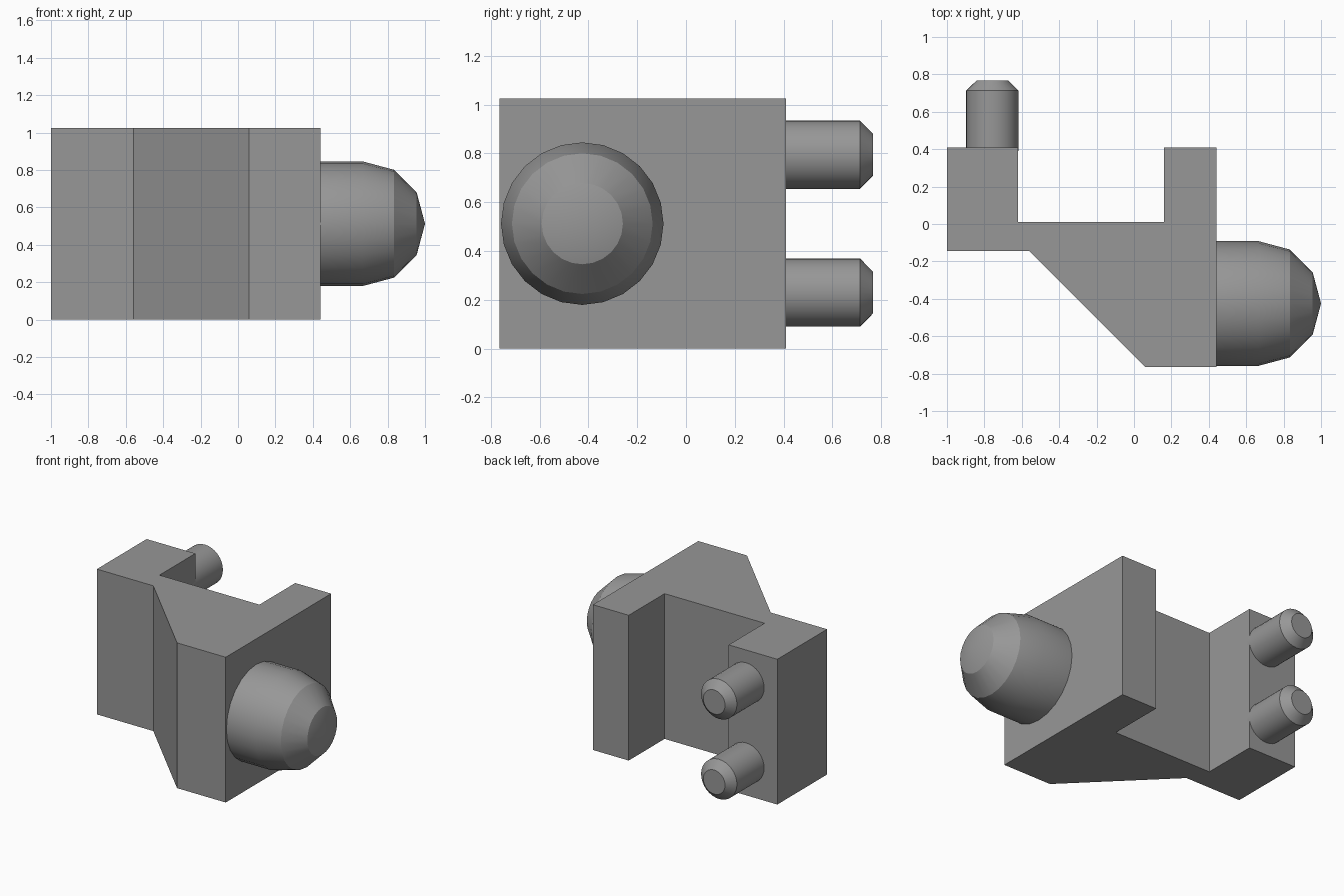
import bpy, bmesh, math
from mathutils import Matrix

cube = bpy.data.objects.get("Cube")
if cube:
    bpy.data.objects.remove(cube, do_unlink=True)

grey = bpy.data.materials.new("mid_grey")
grey.use_nodes = True
colour = (0.31, 0.31, 0.31, 1)
grey.diffuse_color = colour
grey.node_tree.nodes["Principled BSDF"].inputs["Base Color"].default_value = colour


def finish(name, bm, smooth_angle=None):
    bmesh.ops.recalc_face_normals(bm, faces=bm.faces)
    mesh = bpy.data.meshes.new(name)
    bm.to_mesh(mesh)
    bm.free()
    mesh.materials.append(grey)
    obj = bpy.data.objects.new(name, mesh)
    bpy.context.collection.objects.link(obj)
    if smooth_angle:
        bpy.ops.object.select_all(action='DESELECT')
        obj.select_set(True)
        bpy.context.view_layer.objects.active = obj
        bpy.ops.object.shade_smooth_by_angle(angle=math.radians(smooth_angle))
    return obj


def lathe(name, profile, matrix, segments=24):
    """Revolve (radius, height) points around local z, then place the part."""
    bm = bmesh.new()
    rings = []
    for r, h in profile:
        if r < 1e-5:
            rings.append([bm.verts.new((0, 0, h))] * segments)
        else:
            rings.append([bm.verts.new((r * math.cos(a), r * math.sin(a), h))
                          for a in (2 * math.pi * i / segments for i in range(segments))])
    bm.faces.new(rings[0])
    if profile[-1][0] > 1e-5:
        bm.faces.new(rings[-1])
    for low, high in zip(rings, rings[1:]):
        for i in range(segments):
            j = (i + 1) % segments
            corners = [low[i], low[j], high[j], high[i]]
            bm.faces.new(list(dict.fromkeys(corners)))
    bm.transform(matrix)
    return finish(name, bm, 25)


# Bracket: plan outline extruded upward
HEIGHT = 1.025
outline = [(-1, -0.145), (-0.56, -0.145), (0.06, -0.765), (0.44, -0.765), (0.44, 0.41),
           (0.16, 0.41), (0.16, 0.01), (-0.62, 0.01), (-0.62, 0.41), (-1, 0.41)]
bm = bmesh.new()
base = bm.faces.new([bm.verts.new((x, y, 0)) for x, y in outline])
top = bmesh.ops.extrude_face_region(bm, geom=[base], use_keep_orig=True)
bmesh.ops.translate(bm, vec=(0, 0, HEIGHT),
                    verts=[v for v in top["geom"] if isinstance(v, bmesh.types.BMVert)])
finish("bracket", bm)

# Round-nosed knob on the left face: short cylinder with a hemispherical end
R = 0.333
knob = [(R, -0.02), (R, 0.227)]
knob += [(R * math.cos(math.radians(a)), 0.227 + R * math.sin(math.radians(a))) for a in (30, 60)]
knob.append((0, 0.56))
lathe("round_knob", knob,
      Matrix.Translation((0.44, -0.425, HEIGHT / 2)) @ Matrix.Rotation(math.pi / 2, 4, 'Y'))

# Two chamfered pins on the back of the right arm
pin = [(0.14, -0.02), (0.14, 0.303), (0.085, 0.357)]
for name, z in (("lower_pin", 0.23), ("upper_pin", 0.795)):
    lathe(name, pin,
          Matrix.Translation((-0.757, 0.41, z)) @ Matrix.Rotation(-math.pi / 2, 4, 'X'), 32)
